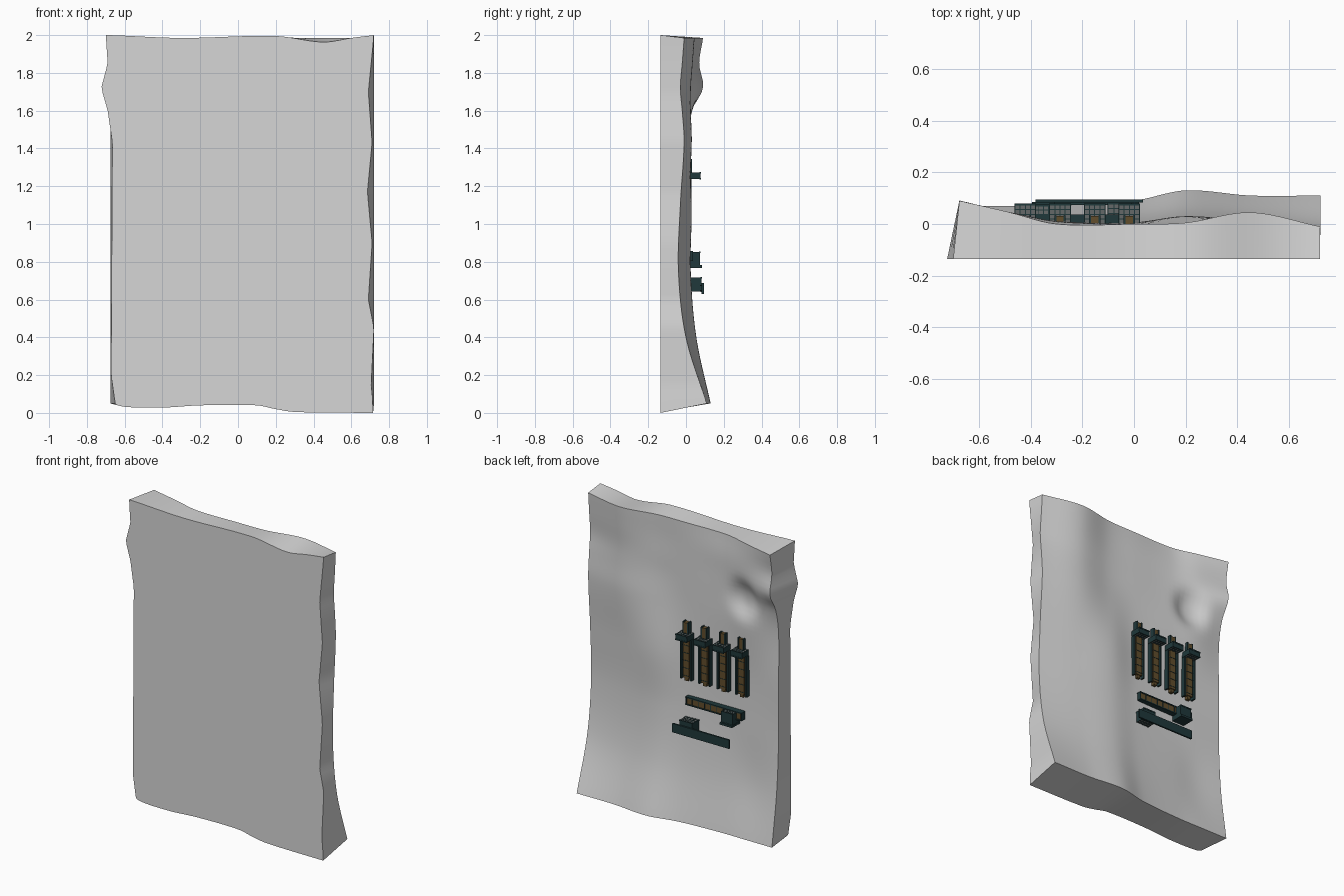
import bpy, bmesh, math

if "Cube" in bpy.data.objects:
    bpy.data.objects.remove(bpy.data.objects["Cube"])


def material(name, rgb):
    m = bpy.data.materials.new(name)
    m.use_nodes = True
    m.diffuse_color = (*rgb, 1)
    m.node_tree.nodes["Principled BSDF"].inputs["Base Color"].default_value = (*rgb, 1)
    return m


ROCK = material("rock grey", (0.67, 0.67, 0.67))
TEAL = material("dark teal metal", (0.014, 0.04, 0.043))
BROWN = material("brown metal", (0.12, 0.075, 0.025))
GREY = material("dark grey metal", (0.13, 0.14, 0.14))


def finish(bm, name, mat):
    bmesh.ops.recalc_face_normals(bm, faces=bm.faces)
    me = bpy.data.meshes.new(name)
    bm.to_mesh(me)
    bm.free()
    me.materials.append(mat)
    ob = bpy.data.objects.new(name, me)
    bpy.context.collection.objects.link(ob)
    return ob


def boxes(name, mat, spans):
    """One object from boxes given as (x0, x1, y0, y1, z0, z1)."""
    bm = bmesh.new()
    for x0, x1, y0, y1, z0, z1 in spans:
        for v in bmesh.ops.create_cube(bm, size=1)["verts"]:
            v.co = ((x0 + x1) / 2 + v.co.x * (x1 - x0),
                    (y0 + y1) / 2 + v.co.y * (y1 - y0),
                    (z0 + z1) / 2 + v.co.z * (z1 - z0))
    return finish(bm, name, mat)


def locate(keys, t):
    """Interval index and fraction of t within it."""
    i = max(k for k in range(len(keys) - 1) if k == 0 or keys[k] <= t)
    return i, min(max((t - keys[i]) / (keys[i + 1] - keys[i]), 0), 1)


def straight(keys, vals, t):
    """Straight segments through the given values."""
    i, u = locate(keys, t)
    return vals[i] + (vals[i + 1] - vals[i]) * u


def smooth(keys, vals, t):
    """Cubic curve through the given values."""
    i, u = locate(keys, t)
    h = keys[i + 1] - keys[i]

    def slope(k):
        a, b = max(k - 1, 0), min(k + 1, len(keys) - 1)
        return (vals[b] - vals[a]) / (keys[b] - keys[a]) * h
    return ((2*u**3 - 3*u**2 + 1) * vals[i] + (u**3 - 2*u**2 + u) * slope(i)
            + (3*u**2 - 2*u**3) * vals[i + 1] + (u**3 - u**2) * slope(i + 1))


# Rock slab: relief on the back, flat front, ragged outline
XK = [-.675, -.48, -.3, 0, .2, .45, .72]
ZK = [.05, .4, .75, 1.1, 1.43, 1.6, 1.72, 1.85, 1.98]
RELIEF = [[.07, .07, .07, .09, .13, .11, .11],
          [.02, .01, .02, .035, .055, .03, 0],
          [0, 0, 0, .01, .025, 0, -.04],
          [0, 0, 0, .005, .03, .01, -.03],
          [0, .02, .01, 0, .01, .03, -.01],
          [.03, .035, .01, 0, 0, .025, -.02],
          [.09, .045, .01, 0, 0, .025, -.03],
          [.07, .045, .01, 0, 0, .035, -.02],
          [.09, .045, 0, 0, .005, .045, -.01]]
NX, NZ, FRONT = 44, 60, -.135


def relief(x, z):
    y = smooth(ZK, [smooth(XK, row, x) for row in RELIEF], z)
    d = math.hypot((x + .44) / .1, (z - 1.6) / .11)
    return y - .05 * math.exp(-d ** 3)


def left_edge(z):
    return straight([.05, .2, 1.43, 1.6, 1.72, 1.85, 2],
                    [-.65, -.672, -.665, -.69, -.724, -.69, -.70], z)


def right_edge(z):
    return straight([0, .15, .45, .6, .9, 1.17, 1.43, 1.7, 2],
                    [.72, .705, .72, .69, .71, .685, .71, .69, .72], z)


def bottom_edge(x):
    return smooth([-.67, -.6, -.4, -.2, .1, .2, .3, .72],
                  [.05, .032, .028, .04, .04, .02, .005, 0], x)


def top_edge(x):
    return smooth([-.67, -.3, .2, .45, .6, .72],
                  [2, 1.985, 1.995, 1.963, 1.985, 2], x)


bm = bmesh.new()
grid = []
for j in range(NZ + 1):
    z = .05 + 1.935 * j / NZ
    xs = [-.675 + 1.395 * i / NX for i in range(NX + 1)]
    grid.append([bm.verts.new((x, relief(x, z), z)) for x in xs])
for j in range(NZ):
    for i in range(NX):
        bm.faces.new((grid[j][i], grid[j][i + 1], grid[j + 1][i + 1], grid[j + 1][i]))
ring = (grid[0][:-1] + [r[-1] for r in grid[:-1]]
        + grid[-1][:0:-1] + [r[0] for r in grid[:0:-1]])
rim = []
for v in ring:
    x, z = v.co.x, v.co.z
    on_left, on_right = x < -.674, x > .719
    fx = left_edge(z) if on_left else right_edge(z) if on_right else x
    fz = bottom_edge(x) if z < .051 else top_edge(x) if z > 1.984 else z
    rim.append(bm.verts.new((fx, FRONT, fz)))
for k in range(len(ring)):
    n = (k + 1) % len(ring)
    bm.faces.new((ring[k], ring[n], rim[n], rim[k]))
bm.faces.new(rim)
slab = finish(bm, "rock_slab", ROCK)
bpy.context.view_layer.objects.active = slab
slab.select_set(True)
bpy.ops.object.shade_smooth_by_angle(angle=math.radians(40))
slab.select_set(False)


def lattice(name, x0, x1, y0, y1, z0, z1, count=5):
    """Grey box wrapped in thin raised teal ribs and bands."""
    e = .0018
    boxes(name + "_core", GREY, [(x0, x1, y0, y1, z0, z1)])
    ribs = []
    for k in range(count):
        x = x0 + (x1 - x0) * k / (count - 1)
        y = y0 + (y1 - y0) * k / (count - 1)
        ribs += [(x - e, x + e, y0, y1 + e, z0 - e, z1 + e),
                 (x0 - e, x1 + e, y - e, y + e, z0 - e, z1 + e)]
    for z in (z0, z1):
        ribs.append((x0 - e, x1 + e, y1 - .004, y1 + .004, z - .004, z + .004))
    boxes(name + "_ribs", TEAL, ribs)


# Four towers: long body, projecting head and narrow cap
for k in range(4):
    x, tag = -.42 + .134 * k, "tower_%d" % (k + 1)
    boxes(tag + "_body", BROWN, [(x - .022, x + .022, -.04, .028, .975, 1.24),
                                 (x - .012, x + .012, -.04, .022, .955, .975)])
    boxes(tag + "_rails", TEAL,
          [(x + s - .005, x + s + .005, -.04, .03, .965, 1.235) for s in (-.037, .037)])
    boxes(tag + "_slats", TEAL,
          [(x - .023, x + .023, .02, .03, z, z + .003)
           for z in [.99 + .05 * i for i in range(5)]])
    lattice(tag + "_head", x - .04, x + .04, 0, .075, 1.24, 1.272)
    boxes(tag + "_cap", BROWN, [(x - .014, x + .014, -.02, .03, 1.27, 1.34)])
    boxes(tag + "_cap_frame", TEAL,
          [(x + s - .004, x + s + .004, -.02, .033, 1.27, 1.345) for s in (-.018, .018)])

# Middle gallery with a block at one end
boxes("gallery_body", BROWN, [(-.42, -.03, -.03, .032, .81, .85)])
boxes("gallery_frame", TEAL,
      [(-.43, -.02, -.03, .037, z, z + .007) for z in (.804, .85)]
      + [(x, x + .004, -.03, .035, .806, .855) for x in [-.43 + .045 * i for i in range(10)]])
lattice("gallery_block", -.39, -.31, 0, .072, .78, .85)
boxes("gallery_ledge", TEAL, [(-.395, -.305, 0, .085, .768, .782)])

# Lower walkway held clear of the rock by its block
boxes("walkway_plate", TEAL, [(-.38, .035, .083, .094, .63, .688)])
boxes("walkway_rails", TEAL, [(-.37, .02, .074, .083, z, z + .006) for z in (.645, .672)])
lattice("walkway_block", -.1, -.01, 0, .08, .645, .715)
